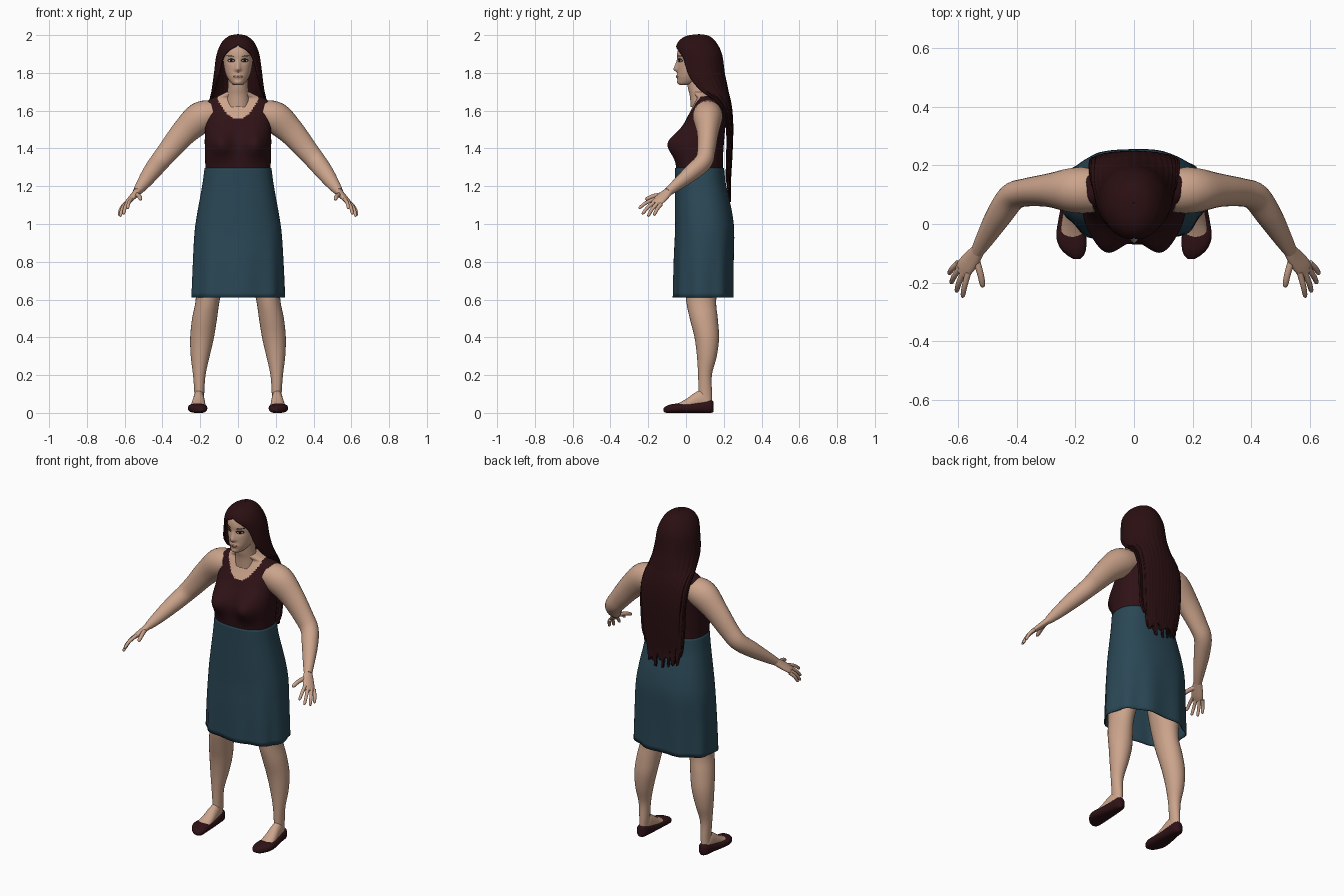
import bpy, bmesh, math, random
from mathutils import Vector
from mathutils.bvhtree import BVHTree

if "Cube" in bpy.data.objects:
    bpy.data.objects.remove(bpy.data.objects["Cube"])

random.seed(4)


def material(name, r, g, b):
    m = bpy.data.materials.new(name)
    m.diffuse_color = (r, g, b, 1)
    m.use_nodes = True
    m.node_tree.nodes["Principled BSDF"].inputs["Base Color"].default_value = m.diffuse_color
    return m


SKIN = material("skin", 0.60, 0.37, 0.26)
HAIR = material("dark_hair", 0.024, 0.005, 0.006)
MAROON = material("maroon_cloth", 0.028, 0.006, 0.008)
TEAL = material("teal_cloth", 0.023, 0.064, 0.092)
DARK = material("eye_dark", 0.012, 0.008, 0.008)
WHITE = material("eye_white", 0.6, 0.55, 0.5)
LIP = material("lips", 0.46, 0.22, 0.17)


def smooth_rows(rows, n):
    """Catmull-Rom interpolation of numeric rows, n steps per span."""
    out = []
    for i in range(len(rows) - 1):
        p = [rows[max(i - 1, 0)], rows[i], rows[i + 1], rows[min(i + 2, len(rows) - 1)]]
        for k in range(n):
            t = k / n
            out.append([0.5 * (2 * b + (c - a) * t + (2 * a - 5 * b + 4 * c - d) * t * t
                               + (3 * b - a - 3 * c + d) * t ** 3) for a, b, c, d in zip(*p)])
    out.append(list(rows[-1]))
    return out


def skin_rings(name, rings, mats, wrap=True, caps=True, mirror=False, thick=0, rule=None):
    """Join rings of points into one surface."""
    bm = bmesh.new()
    vs = [[bm.verts.new(p) for p in ring] for ring in rings]
    n = len(rings[0])
    for a, b in zip(vs, vs[1:]):
        for i in range(n if wrap else n - 1):
            j = (i + 1) % n
            bm.faces.new((a[i], a[j], b[j], b[i]))
    if caps:
        bm.faces.new(vs[0])
        bm.faces.new(vs[-1])
    bmesh.ops.remove_doubles(bm, verts=bm.verts, dist=1e-5)
    bmesh.ops.recalc_face_normals(bm, faces=bm.faces)
    if rule:
        for f in bm.faces:
            f.material_index = rule(f.calc_center_median())
    me = bpy.data.meshes.new(name)
    bm.to_mesh(me)
    bm.free()
    for m in mats:
        me.materials.append(m)
    ob = bpy.data.objects.new(name, me)
    bpy.context.collection.objects.link(ob)
    if thick:
        mod = ob.modifiers.new("thickness", 'SOLIDIFY')
        mod.thickness, mod.offset = thick, 0
    if mirror:
        ob.modifiers.new("mirror", 'MIRROR').use_mirror_merge = False
    return ob


def stack(rows, seg=32, n=4, power=2.0, axis='z', shape=None):
    """Rings along an axis; row = position, centre x, half width, low side, high side."""
    rings = []
    for t, cx, r, lo, hi in smooth_rows(rows, n):
        ring = []
        for i in range(seg):
            a = 2 * math.pi * i / seg
            c, s = math.cos(a), math.sin(a)
            u = cx + r * math.copysign(abs(c) ** (2 / power), c)
            v = (lo + hi) / 2 + (hi - lo) / 2 * math.copysign(abs(s) ** (2 / power), s)
            p = Vector((u, v, t) if axis == 'z' else (u, t, v))
            ring.append(shape(p, a) if shape else p)
        rings.append(ring)
    return rings


def tube(rows, wide, seg=20, n=4):
    """Rings square to a path; row = x, y, z, half width along 'wide', other half width."""
    rows = smooth_rows(rows, n)
    pts = [Vector(r[:3]) for r in rows]
    rings = []
    for i, r in enumerate(rows):
        t = (pts[min(i + 1, len(pts) - 1)] - pts[max(i - 1, 0)]).normalized()
        u = Vector(wide)
        u = (u - t * u.dot(t)).normalized()
        v = t.cross(u)
        rings.append([pts[i] + u * r[3] * math.cos(a) + v * r[4] * math.sin(a)
                      for a in (2 * math.pi * k / seg for k in range(seg))])
    return rings


def bump(v, centre, width):
    return math.exp(-((v - centre) / width) ** 2)


# Bodice with scooped neckline and bare upper chest
def bust(p, a):
    if p.y < 0.08:
        x = abs(p.x)
        p.y -= 0.068 * (bump(x, 0.095, 0.07) + bump(-x, 0.095, 0.07)) * bump(p.z, 1.425, 0.075)
    return p


def neckline(c):
    if abs(c.x) > 0.108:
        return 0
    edge = 1.555 + 9 * c.x ** 2 if c.y < 0.11 else 1.64
    return 1 if c.z > edge else 0


skin_rings("bodice", stack([
    (1.285, 0, .172, -.052, .195), (1.34, 0, .174, -.05, .195), (1.42, 0, .176, -.04, .2),
    (1.48, 0, .176, -.025, .205), (1.55, 0, .178, 0, .21), (1.60, 0, .180, .025, .205),
    (1.64, 0, .174, .045, .195), (1.665, 0, .14, .055, .185), (1.68, 0, .10, .045, .17),
    (1.70, 0, .058, .03, .14)], 120, 7, 2.5, shape=bust), [MAROON, SKIN], rule=neckline)


# Skirt, open at the hem with soft folds
def folds(p, a):
    k = max(0, (1.0 - p.z) / 0.39) * 0.006 * math.cos(9 * a + 1)
    return p + Vector((math.cos(a), math.sin(a), 0)) * k


skin_rings("skirt", stack([
    (.61, 0, .242, -.062, .248), (.8, 0, .236, -.06, .25), (.95, 0, .228, -.055, .253),
    (1.05, 0, .214, -.055, .243), (1.15, 0, .196, -.055, .222), (1.22, 0, .184, -.055, .207),
    (1.297, 0, .174, -.056, .198)], 72, 5, 2.4, shape=folds), [TEAL], caps=False, thick=.006)

# Neck
skin_rings("neck", stack([
    (1.62, 0, .065, .025, .15), (1.68, 0, .06, .02, .14), (1.72, 0, .054, .01, .13),
    (1.79, 0, .052, 0, .13)]), [SKIN])


# Head with nose, lips, chin and eye sockets
def features(p, a):
    if p.y < 0.03:
        x, z = abs(p.x), p.z
        slope = min(max((1.875 - z) / 0.055, 0), 1) * min(max((z - 1.802) / 0.014, 0), 1)
        p.y -= 0.022 * slope * bump(x, 0, 0.008 + 0.008 * slope)
        p.y -= 0.006 * bump(x, 0, .025) * (bump(z, 1.782, .012) + bump(z, 1.748, .012))
        p.y += 0.007 * bump(x, .036, .02) * bump(z, 1.864, .014)
    return p


head = skin_rings("head", stack([
    (1.735, 0, .018, -.03, .01), (1.745, 0, .035, -.04, .05), (1.77, 0, .054, -.045, .10),
    (1.80, 0, .067, -.045, .13), (1.85, 0, .077, -.045, .155), (1.90, 0, .08, -.047, .165),
    (1.94, 0, .074, -.035, .15), (1.97, 0, .052, 0, .12), (1.982, 0, .02, .04, .09)],
    96, 6, 2.15, shape=features), [SKIN])

# Painted face details laid on the head surface
bpy.context.view_layer.update()
surface = BVHTree.FromObject(head, bpy.context.evaluated_depsgraph_get())


def face_plate(name, cx, cz, rx, rz, mat, lift, tilt=0.0, mirror=True):
    rings = []
    for k in (0.02, 0.5, 1):
        ring = []
        for i in range(20):
            a = 2 * math.pi * i / 20
            x = cx + k * rx * math.cos(a)
            z = cz + k * rz * math.sin(a) + tilt * (x - cx)
            hit = surface.ray_cast(Vector((x, -1, z)), Vector((0, 1, 0)))[0]
            ring.append((x, (hit.y if hit else -.04) - lift, z))
        rings.append(ring)
    skin_rings(name, rings, [mat], caps=False, mirror=mirror, thick=.001)


face_plate("eye_outlines", .036, 1.866, .019, .0095, DARK, .001)
face_plate("eye_whites", .036, 1.864, .015, .006, WHITE, .002)
face_plate("irises", .036, 1.865, .0065, .0065, DARK, .003)
face_plate("eyebrows", .04, 1.889, .02, .0028, DARK, .001, tilt=.1)
face_plate("mouth", 0, 1.782, .024, .0075, LIP, .001, mirror=False)

# Long hair: a crown that opens around the face and hangs down the back
COLS = 64
jag = []
while len(jag) <= COLS:
    jag += [random.uniform(-.045, .045)] * random.choice((2, 3, 4))
hair = []
rows = smooth_rows([
    (2.0, .001, .069, .071, 180), (1.993, .04, .01, .115, 180), (1.972, .071, -.028, .145, 180),
    (1.945, .09, -.046, .165, 178), (1.92, .101, -.05, .178, 154), (1.88, .112, -.045, .19, 136),
    (1.8, .122, -.04, .2, 125), (1.75, .128, -.02, .21, 118), (1.7, .135, .03, .22, 112),
    (1.66, .144, .08, .23, 97), (1.6, .15, .14, .24, 86), (1.5, .15, .175, .245, 80),
    (1.35, .145, .18, .24, 76), (1.22, .135, .18, .232, 72), (1.15, .125, .195, .234, 70)], 4)
for z, rx, lo, hi, open_deg in rows:
    ring = []
    for i in range(COLS + 1):
        f = 2 * i / COLS - 1
        a = math.radians(min(open_deg, 180)) * f
        low = min(max((1.3 - z) / 0.15, 0), 1)
        ripple = 1 + 0.02 * math.cos(i * 1.7) * min(max((1.9 - z) / 0.3, 0), 1)
        ring.append((rx * ripple * math.sin(a),
                     (lo + hi) / 2 + (hi - lo) / 2 * ripple * math.cos(a),
                     z + low * (jag[i] + 0.08 * f * f)))
    hair.append(ring)
skin_rings("hair", hair, [HAIR], wrap=False, caps=False, thick=.01)

# Arms
skin_rings("arms", tube([
    (.13, .115, 1.585, .075, .07), (.2, .115, 1.562, .078, .084), (.285, .115, 1.485, .058, .07),
    (.365, .108, 1.39, .048, .058), (.415, .092, 1.33, .047, .052), (.46, .03, 1.272, .043, .046),
    (.505, -.045, 1.21, .031, .034), (.535, -.095, 1.17, .023, .022)], (0, 1, 0), 28, 5),
    [SKIN], mirror=True)

# Hands: palm, fingers, thumb
ACROSS = (.6, .6, -.4)
skin_rings("palms", tube([
    (.528, -.085, 1.178, .022, .02), (.55, -.115, 1.152, .031, .017),
    (.575, -.145, 1.125, .034, .014), (.592, -.165, 1.108, .028, .009)], ACROSS), [SKIN], mirror=True)
fingers = {
    "index_fingers": ((.565, -.165, 1.132), (.578, -.212, 1.112), (.585, -.25, 1.082)),
    "middle_fingers": ((.58, -.16, 1.12), (.597, -.2, 1.09), (.606, -.232, 1.052)),
    "ring_fingers": ((.593, -.148, 1.112), (.613, -.178, 1.08), (.624, -.202, 1.04)),
    "little_fingers": ((.6, -.132, 1.105), (.62, -.152, 1.08), (.631, -.17, 1.045)),
    "thumbs": ((.542, -.11, 1.158), (.524, -.17, 1.148), (.515, -.215, 1.13))}
for name, (a, b, c) in fingers.items():
    r = .013 if name == "thumbs" else .0105
    near = [q + .8 * (w - q) for q, w in zip(b, c)]
    skin_rings(name, tube([(*a, r, r), (*b, r * .9, r * .9), (*near, r * .75, r * .75),
                           (*c, r * .3, r * .3)], ACROSS, 10, 3), [SKIN], mirror=True)

# Legs
skin_rings("legs", stack([
    (.05, .207, .025, .065, .138), (.1, .205, .026, .066, .138), (.2, .205, .033, .064, .137),
    (.3, .2, .05, .058, .163), (.4, .19, .063, .045, .175), (.5, .177, .066, .02, .168),
    (.6, .16, .064, 0, .16), (.75, .14, .08, -.01, .18), (.95, .11, .09, -.01, .19)], 28),
    [SKIN], mirror=True)

# Feet and flat shoes
skin_rings("feet", stack([
    (.13, .207, .022, .01, .07), (.09, .207, .028, .01, .12), (.05, .208, .032, .01, .108),
    (0, .21, .038, .01, .073), (-.05, .212, .042, .01, .047), (-.09, .208, .03, .01, .035)],
    24, axis='y'), [SKIN], mirror=True)
skin_rings("shoes", stack([
    (.146, .207, .012, .005, .058), (.13, .207, .03, 0, .068), (.08, .208, .037, 0, .06),
    (.02, .212, .045, 0, .05), (-.04, .214, .051, 0, .05), (-.08, .208, .045, 0, .045),
    (-.105, .2, .03, 0, .036), (-.12, .195, .01, .008, .025)], 28, 4, 2.6, axis='y'),
    [MAROON], mirror=True)

# Smooth shading with sharp edges kept
for ob in bpy.context.collection.objects:
    ob.select_set(True)
    bpy.context.view_layer.objects.active = ob
bpy.ops.object.shade_smooth_by_angle(angle=math.radians(50))
